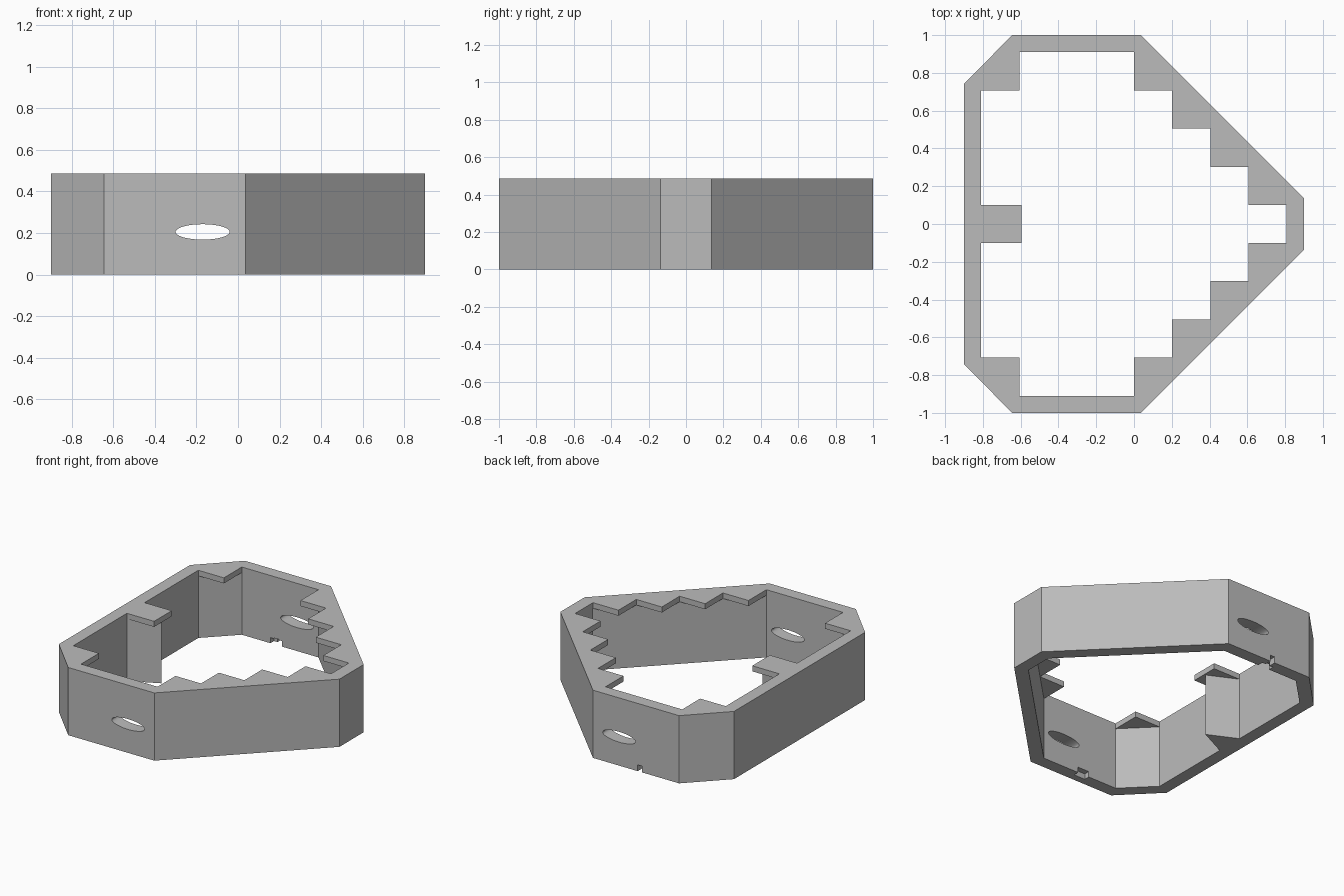
import bpy
import bmesh
from math import pi
from mathutils import Matrix, Vector

old = bpy.data.objects.get("Cube")
if old:
    bpy.data.objects.remove(old)

HEIGHT = 0.485
PLATE = 0.04

grey = bpy.data.materials.new("plain grey")
grey.use_nodes = True
grey.diffuse_color = (0.5, 0.5, 0.5, 1)
grey.node_tree.nodes["Principled BSDF"].inputs["Base Color"].default_value = (0.5, 0.5, 0.5, 1)


def make_object(name, bm):
    bmesh.ops.recalc_face_normals(bm, faces=bm.faces)
    mesh = bpy.data.meshes.new(name)
    bm.to_mesh(mesh)
    bm.free()
    mesh.materials.append(grey)
    obj = bpy.data.objects.new(name, mesh)
    bpy.context.collection.objects.link(obj)
    return obj


def prism(name, outline, bottom, top):
    bm = bmesh.new()
    face = bm.faces.new([bm.verts.new((x, y, bottom)) for x, y in outline])
    grown = bmesh.ops.extrude_face_region(bm, geom=[face])["geom"]
    verts = [v for v in grown if isinstance(v, bmesh.types.BMVert)]
    bmesh.ops.translate(bm, verts=verts, vec=(0, 0, top - bottom))
    return make_object(name, bm)


def box(name, x, y, width, depth, top):
    a, b = width / 2, depth / 2
    return prism(name, [(x - a, y - b), (x + a, y - b), (x + a, y + b), (x - a, y + b)], -0.1, top)


def rod(name, centre, axis, length, wide, tall):
    """Elliptical rod lying along a horizontal axis."""
    bm = bmesh.new()
    bmesh.ops.create_cone(bm, cap_ends=True, segments=48, radius1=1, radius2=1, depth=length)
    # Local x becomes the vertical, local y the sideways direction
    turn = Vector(axis).to_track_quat('Z', 'Y').to_matrix().to_4x4()
    bm.transform(Matrix.Translation(centre) @ turn @ Matrix.Diagonal((wide, tall, 1, 1)))
    return make_object(name, bm)


def combine(target, tool, operation):
    mod = target.modifiers.new(tool.name, 'BOOLEAN')
    mod.operation = operation
    mod.solver = 'EXACT'
    mod.object = tool
    bpy.context.view_layer.objects.active = target
    bpy.ops.object.modifier_apply(modifier=mod.name)
    bpy.data.objects.remove(tool)


def mirrored(half):
    """Close a half outline (y > 0) with its mirror image."""
    return half + [(x, -y) for x, y in reversed(half)]


# Outer shell, hollowed from below
outer = mirrored([(-0.9, 0.742), (-0.645, 1), (0.037, 1), (0.9, 0.137)])
inner = mirrored([(-0.81, 0.707), (-0.607, 0.91), (0, 0.91), (0.81, 0.1)])
frame = prism("frame", outer, 0, HEIGHT)
combine(frame, prism("hollow", inner, -0.1, HEIGHT - PLATE), 'DIFFERENCE')

# Stepped opening in the top plate, with the tab at the left wall
steps = [(-0.595, 0.1), (-0.81, 0.1), (-0.81, 0.707), (-0.607, 0.707), (-0.607, 0.91), (0, 0.91)]
for i in range(4):
    y = 0.707 - 0.202 * i
    steps += [(0.202 * i, y), (0.202 * (i + 1), y)]
combine(frame, prism("opening", mirrored(steps), HEIGHT - PLATE - 0.02, 0.6), 'DIFFERENCE')

# Wedge post beneath the tab
post = prism("wedge_post", [(-0.85, 0.12), (-0.85, -0.12), (-0.605, 0)], 0, HEIGHT - PLATE / 2)
combine(frame, post, 'UNION')

# Oval holes through facing walls, and one round hole
for y in (-0.415, 0.415):
    combine(frame, rod("side_hole", (0, y, 0.205), (1, 0, 0), 2.4, 0.085, 0.037), 'DIFFERENCE')
combine(frame, rod("cross_hole", (-0.17, 0, 0.205), (0, 1, 0), 2.4, 0.13, 0.037), 'DIFFERENCE')
combine(frame, rod("round_hole", (0.335, 0.705, 0.115), (1, 1, 0), 0.5, 0.065, 0.065), 'DIFFERENCE')

# Small pockets at the foot of the front and back walls, with a slot through the back
for y in (-0.91, 0.91):
    combine(frame, box("pocket", -0.335, y, 0.09, 0.08, 0.04), 'DIFFERENCE')
combine(frame, box("slot", -0.335, 0.95, 0.035, 0.2, 0.045), 'DIFFERENCE')

# Smooth hole walls, sharp edges elsewhere
bpy.ops.object.select_all(action='DESELECT')
frame.select_set(True)
bpy.context.view_layer.objects.active = frame
bpy.ops.object.shade_smooth_by_angle(angle=pi / 7)
